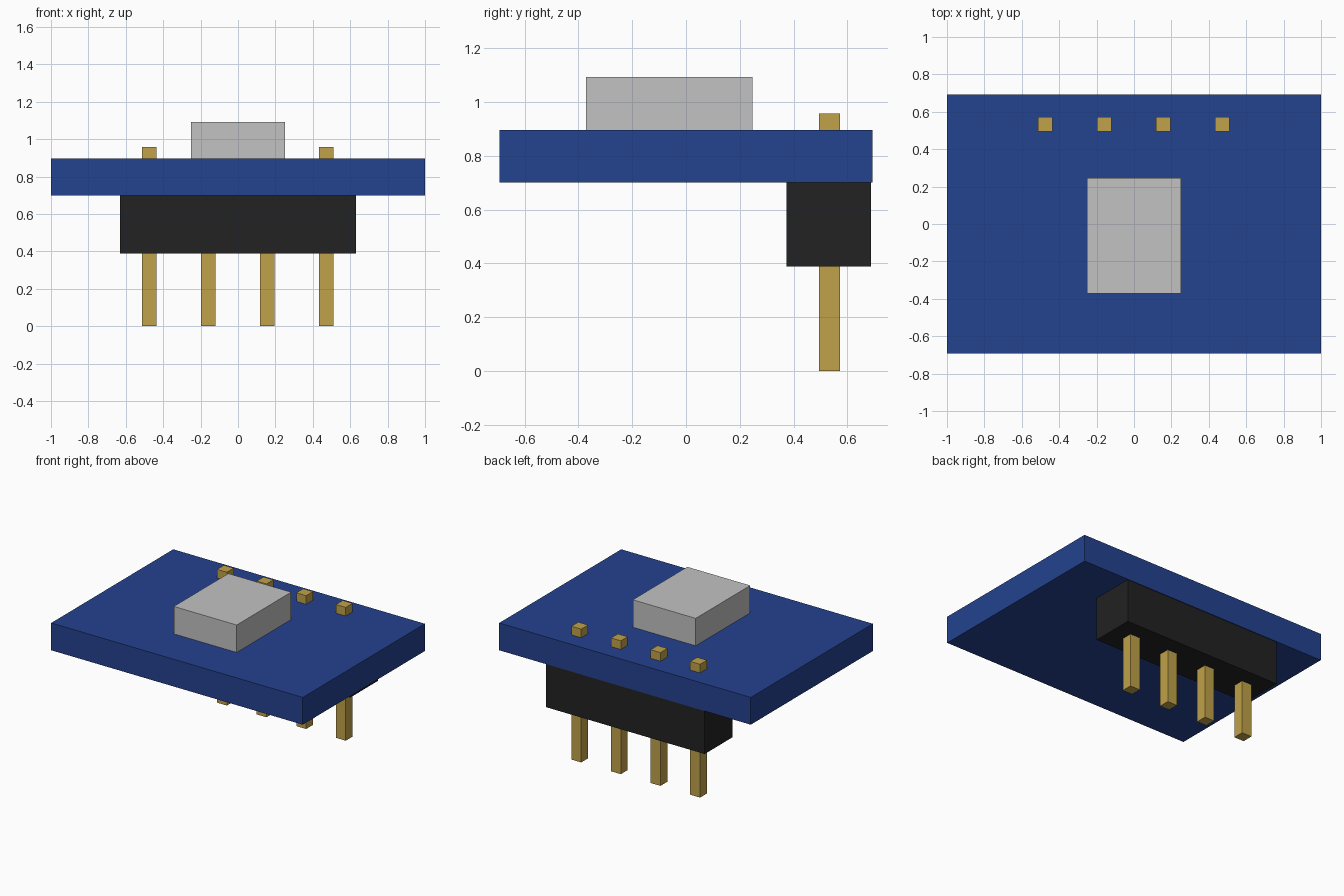
import bpy

cube = bpy.data.objects.get("Cube")
if cube:
    bpy.data.objects.remove(cube, do_unlink=True)


def material(name, rgb):
    mat = bpy.data.materials.new(name)
    mat.use_nodes = True
    color = (*rgb, 1.0)
    mat.diffuse_color = color
    mat.node_tree.nodes["Principled BSDF"].inputs["Base Color"].default_value = color
    return mat


def box(name, x, y, z, mat):
    """Axis-aligned box from (min, max) ranges."""
    bpy.ops.mesh.primitive_cube_add(size=1)
    obj = bpy.context.object
    obj.name = name
    spans = (x, y, z)
    center = [(a + b) / 2 for a, b in spans]
    size = [b - a for a, b in spans]
    for v in obj.data.vertices:
        v.co = [c + s * k for c, s, k in zip(center, size, v.co)]
    obj.data.materials.append(mat)
    return obj


blue = material("board blue", (0.017, 0.054, 0.275))
silver = material("chip silver", (0.54, 0.54, 0.54))
black = material("header black", (0.016, 0.016, 0.016))
gold = material("pin gold", (0.53, 0.36, 0.068))

# Circuit board with the component on top
box("circuit_board", (-1.0, 1.0), (-0.693, 0.693), (0.70, 0.896), blue)
box("chip", (-0.25, 0.25), (-0.372, 0.247), (0.896, 1.093), silver)

# Pin header under the back edge
box("header_block", (-0.63, 0.63), (0.374, 0.688), (0.388, 0.70), black)

# Four square pins passing through header and board
PIN_WIDTH, PIN_SPACING = 0.078, 0.315
for i in range(4):
    x = -0.474 + i * PIN_SPACING
    box(f"header_pin_{i + 1}", (x - PIN_WIDTH / 2, x + PIN_WIDTH / 2),
        (0.495, 0.573), (0.0, 0.958), gold)
